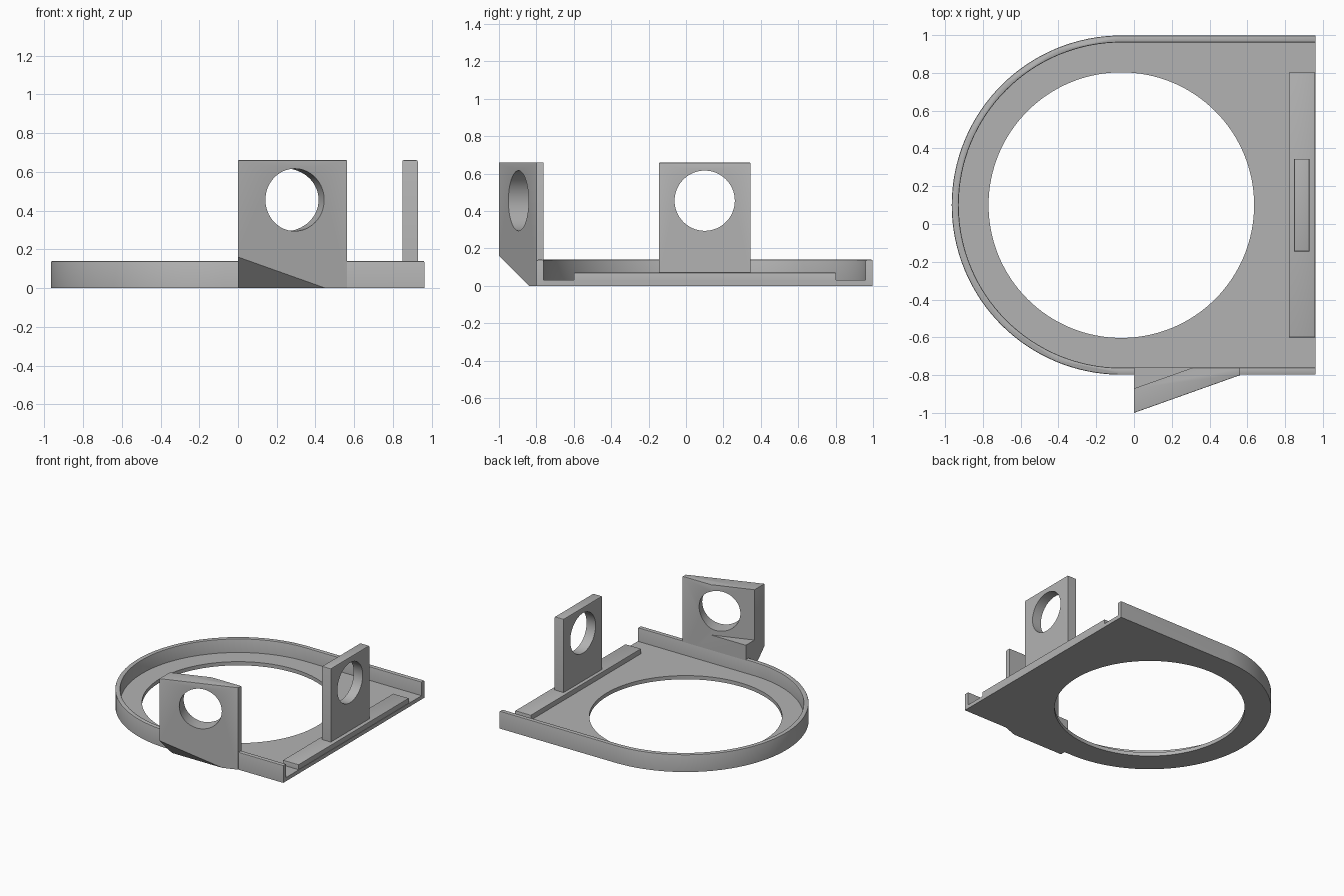
import bpy, bmesh
from math import sin, cos, pi, atan2
from mathutils import Vector

if "Cube" in bpy.data.objects:
    bpy.data.objects.remove(bpy.data.objects["Cube"], do_unlink=True)

GREY = (0.45, 0.45, 0.45, 1)
mat = bpy.data.materials.new("plain grey")
mat.use_nodes = True
mat.diffuse_color = GREY
mat.node_tree.nodes["Principled BSDF"].inputs["Base Color"].default_value = GREY

CX, CY, R = -0.067, 0.1, 0.898   # centre and radius of the round end
END = 0.962                      # straight open end
WALL = 0.037
SEGS = 64


def prism(name, outline, z0, z1, bevel=0.0, cut=None):
    """Extrude an xy outline, soften its top edges, optionally trim by a plane."""
    bm = bmesh.new()
    face = bm.faces.new([bm.verts.new((x, y, z0)) for x, y in outline])
    ext = bmesh.ops.extrude_face_region(bm, geom=[face])
    verts = [g for g in ext["geom"] if isinstance(g, bmesh.types.BMVert)]
    bmesh.ops.translate(bm, vec=(0, 0, z1 - z0), verts=verts)
    if bevel:
        top = [e for e in bm.edges if all(v.co.z > z1 - 1e-5 for v in e.verts)]
        bmesh.ops.bevel(bm, geom=top, offset=bevel, segments=2, profile=0.5, affect='EDGES')
    if cut:
        bmesh.ops.bisect_plane(bm, geom=bm.verts[:] + bm.edges[:] + bm.faces[:],
                               plane_co=cut[0], plane_no=cut[1], clear_inner=True)
        bmesh.ops.holes_fill(bm, edges=[e for e in bm.edges if e.is_boundary])
    bmesh.ops.recalc_face_normals(bm, faces=bm.faces[:])
    mesh = bpy.data.meshes.new(name)
    bm.to_mesh(mesh)
    bm.free()
    mesh.materials.append(mat)
    ob = bpy.data.objects.new(name, mesh)
    bpy.context.collection.objects.link(ob)
    return ob


def cylinder(centre, axis, radius, depth, sides=64):
    rot = Vector(axis).to_track_quat('Z', 'Y').to_euler()
    bpy.ops.mesh.primitive_cylinder_add(vertices=sides, radius=radius, depth=depth,
                                        location=centre, rotation=rot)
    ob = bpy.context.object
    ob.data.materials.append(mat)
    return ob


def subtract(ob, cutter):
    """Cut one shape from another and throw the cutter away."""
    bpy.ops.object.select_all(action='DESELECT')
    bpy.context.view_layer.objects.active = ob
    ob.select_set(True)
    mod = ob.modifiers.new("cut", 'BOOLEAN')
    mod.operation, mod.solver, mod.object = 'DIFFERENCE', 'EXACT', cutter
    bpy.ops.object.modifier_apply(modifier=mod.name)
    bpy.data.objects.remove(cutter, do_unlink=True)


def u_path(r):
    """Straight side, half circle, straight side."""
    arc = [(CX - r * sin(pi * i / SEGS), CY + r * cos(pi * i / SEGS))
           for i in range(SEGS + 1)]
    return [(END, CY + r)] + arc + [(END, CY - r)]


def box(x0, x1, y0, y1):
    return [(x0, y0), (x1, y0), (x1, y1), (x0, y1)]


# Floor with its large round opening
floor = prism("floor_plate", u_path(R - WALL), 0, 0.03)
subtract(floor, cylinder((CX, CY, 0), (0, 0, 1), 0.703, 1, 128))

# Raised rim round three sides
rim = prism("rim_wall", u_path(R) + u_path(R - WALL)[::-1], 0, 0.14, 0.007)

# Low strip and upright ring plate at the open end
strip = prism("end_strip", box(0.82, 0.959, -0.6, 0.803), 0.02, 0.07, 0.004)
upright = prism("end_upright", box(0.848, 0.928, -0.145, 0.345), 0.06, 0.66, 0.007)
subtract(upright, cylinder((0.888, CY, 0.455), (1, 0, 0), 0.161, 0.5))

# Angled side bracket, with a sloping underside
BACK = CY - R + WALL
slope = atan2(0.2, 0.56)
bracket = prism("side_bracket",
                [(0, -1), (0.562, -0.8), (0.562, BACK), (0, BACK)],
                0, 0.66, 0.004, cut=((0, -0.84, 0), (0, 1, 1)))
# Clear the wedge behind the angled plate, leaving a ledge
wedge = prism("wedge_cutter",
              [(-0.28, -0.97), (0.31, BACK), (0.45, BACK + 0.05), (0.45, 0), (-0.28, 0)],
              0.255, 1)
subtract(bracket, wedge)
# Bore square to the angled face
subtract(bracket, cylinder((0.293, -0.895, 0.455), (sin(slope), -cos(slope), 0), 0.161, 0.8))

for ob in (floor, rim, strip, upright, bracket):
    bpy.ops.object.select_all(action='DESELECT')
    bpy.context.view_layer.objects.active = ob
    ob.select_set(True)
    bpy.ops.object.shade_smooth_by_angle(angle=pi / 6)
